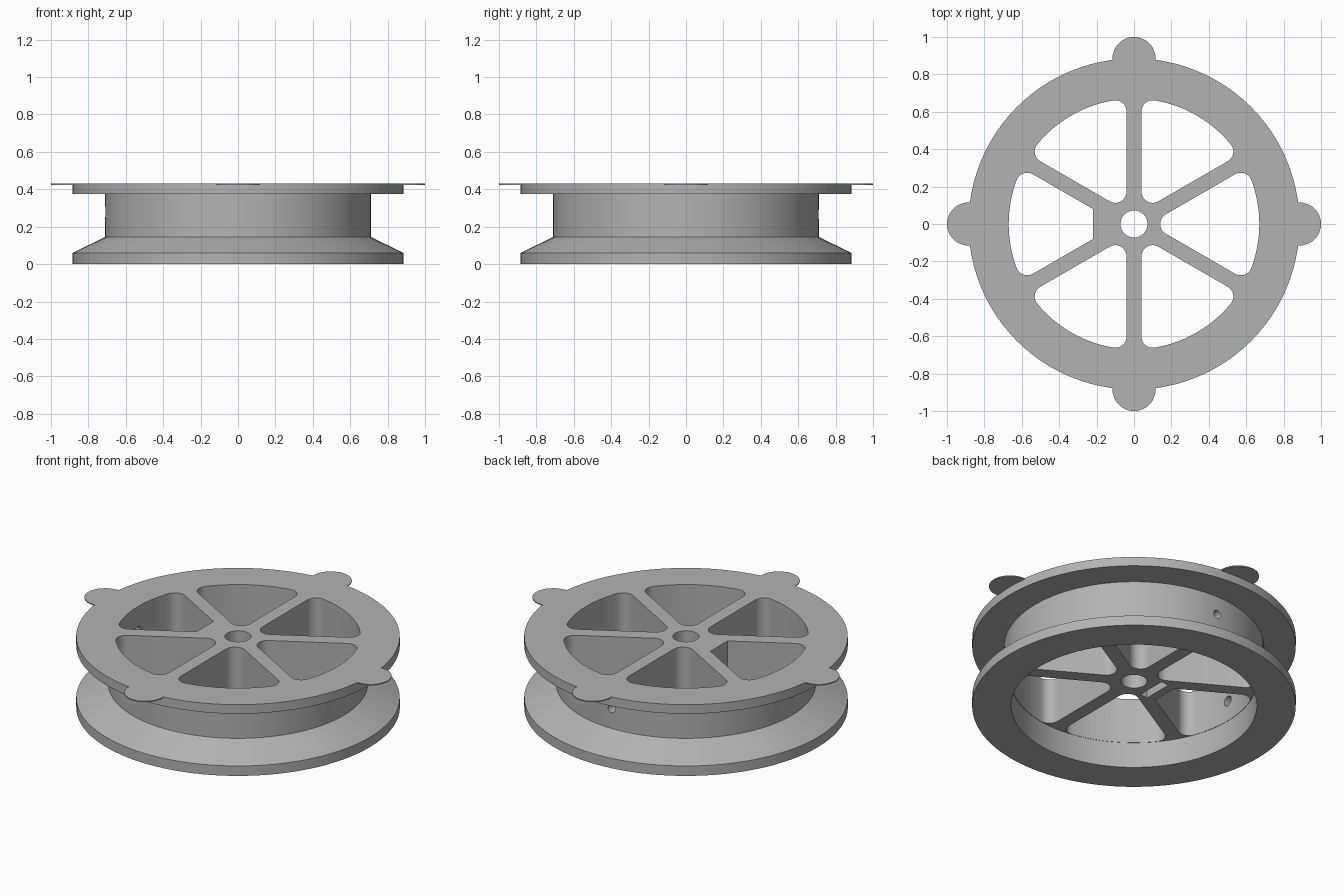
import bpy, bmesh, math
from mathutils import Matrix, Vector

cube = bpy.data.objects.get("Cube")
if cube:
    bpy.data.objects.remove(cube, do_unlink=True)

TOP, WEB_BOTTOM = 0.43, 0.155
INNER, SPOKE, FILLET = 0.67, 0.04, 0.06

grey = bpy.data.materials.new("plain grey")
grey.use_nodes = True
colour = (0.45, 0.45, 0.45, 1)
grey.diffuse_color = colour
grey.node_tree.nodes["Principled BSDF"].inputs["Base Color"].default_value = colour


def make_object(name, bm):
    bmesh.ops.recalc_face_normals(bm, faces=bm.faces)
    mesh = bpy.data.meshes.new(name)
    bm.to_mesh(mesh)
    bm.free()
    mesh.materials.append(grey)
    ob = bpy.data.objects.new(name, mesh)
    bpy.context.collection.objects.link(ob)
    return ob


def lathe(name, profile, steps=96):
    bm = bmesh.new()
    verts = [bm.verts.new((r, 0, z)) for r, z in profile]
    edges = [bm.edges.new(pair) for pair in zip(verts, verts[1:])]
    bmesh.ops.spin(bm, geom=verts + edges, cent=(0, 0, 0), axis=(0, 0, 1),
                   angle=math.tau, steps=steps, use_duplicate=False)
    bmesh.ops.remove_doubles(bm, verts=bm.verts, dist=1e-5)
    return make_object(name, bm)


def prism(name, outline, low, high):
    bm = bmesh.new()
    face = bm.faces.new([bm.verts.new((x, y, low)) for x, y in outline])
    out = bmesh.ops.extrude_face_region(bm, geom=[face])
    moved = [v for v in out["geom"] if isinstance(v, bmesh.types.BMVert)]
    bmesh.ops.translate(bm, verts=moved, vec=(0, 0, high - low))
    return make_object(name, bm)


def cylinder(name, radius, start, end, segments=24):
    start, end = Vector(start), Vector(end)
    axis = end - start
    turn = axis.to_track_quat('Z', 'Y').to_matrix().to_4x4()
    bm = bmesh.new()
    bmesh.ops.create_cone(bm, cap_ends=True, segments=segments, radius1=radius,
                          radius2=radius, depth=axis.length,
                          matrix=Matrix.Translation((start + end) / 2) @ turn)
    return make_object(name, bm)


def combine(target, tool, operation):
    tool.hide_render = True
    mod = target.modifiers.new(operation.title(), 'BOOLEAN')
    mod.operation, mod.solver, mod.object = operation, 'EXACT', tool
    bpy.ops.object.select_all(action='DESELECT')
    bpy.context.view_layer.objects.active = target
    target.select_set(True)
    bpy.ops.object.modifier_apply(modifier=mod.name)
    bpy.data.objects.remove(tool, do_unlink=True)


def arc(cx, cy, radius, a, b, steps):
    angles = [a + (b - a) * i / steps for i in range(steps + 1)]
    return [(cx + radius * math.cos(t), cy + radius * math.sin(t)) for t in angles]


def window_outline(flat_hub):
    half = math.radians(30)
    reach = INNER - FILLET
    corner = half - math.asin((SPOKE + FILLET) / reach)
    cx, cy = reach * math.cos(corner), reach * math.sin(corner)
    side = math.radians(120)
    if flat_hub:
        x = 0.22
        y = x * math.tan(half) - SPOKE / math.cos(half)
        points = [(x, y), (x, -y)]
    else:
        points = arc((SPOKE + FILLET) / math.sin(half), 0, FILLET, side, 2 * side, 10)
    points += arc(cx, -cy, FILLET, -side, -corner, 8)
    points += arc(0, 0, INNER, -corner, corner, 14)[1:-1]
    points += arc(cx, cy, FILLET, corner, side, 8)
    return points


# Spool: grooved rim, drum and a web recessed from below
spool = lathe("spool_wheel", [
    (0, WEB_BOTTOM), (INNER + 0.002, WEB_BOTTOM), (INNER + 0.002, 0), (0.885, 0),
    (0.885, 0.06), (0.71, 0.145), (0.71, 0.375), (0.885, 0.375), (0.885, TOP), (0, TOP)])

# Thin round tabs around the upper flange
for i in range(4):
    a = i * math.pi / 2
    x, y = 0.885 * math.cos(a), 0.885 * math.sin(a)
    tab = cylinder("tab", 0.115, (x, y, TOP - 0.006), (x, y, TOP), 40)
    combine(spool, tab, 'UNION')

# Six windows leave the spokes; one has a straight hub side
for i in range(6):
    turn = Matrix.Rotation(i * math.pi / 3, 2)
    outline = [tuple(turn @ Vector(p)) for p in window_outline(i == 3)]
    combine(spool, prism("window_cutter", outline, 0.1, 0.5), 'DIFFERENCE')

# Axle bore
combine(spool, cylinder("bore_cutter", 0.072, (0, 0, 0.1), (0, 0, 0.5), 40), 'DIFFERENCE')

# Nut pocket opening below the straight hub side
pocket = [(-0.17, -0.09), (-0.12, -0.09), (-0.12, 0.09), (-0.17, 0.09)]
combine(spool, prism("pocket_cutter", pocket, 0.1, 0.36), 'DIFFERENCE')

# Screw channel and cord hole through the drum
combine(spool, cylinder("screw_cutter", 0.03, (-0.8, 0, 0.28), (0, 0, 0.28)), 'DIFFERENCE')
combine(spool, cylinder("cord_cutter", 0.025, (0, 0.6, 0.265), (0, 0.8, 0.265)), 'DIFFERENCE')

bpy.ops.object.shade_smooth_by_angle(angle=math.radians(25))
